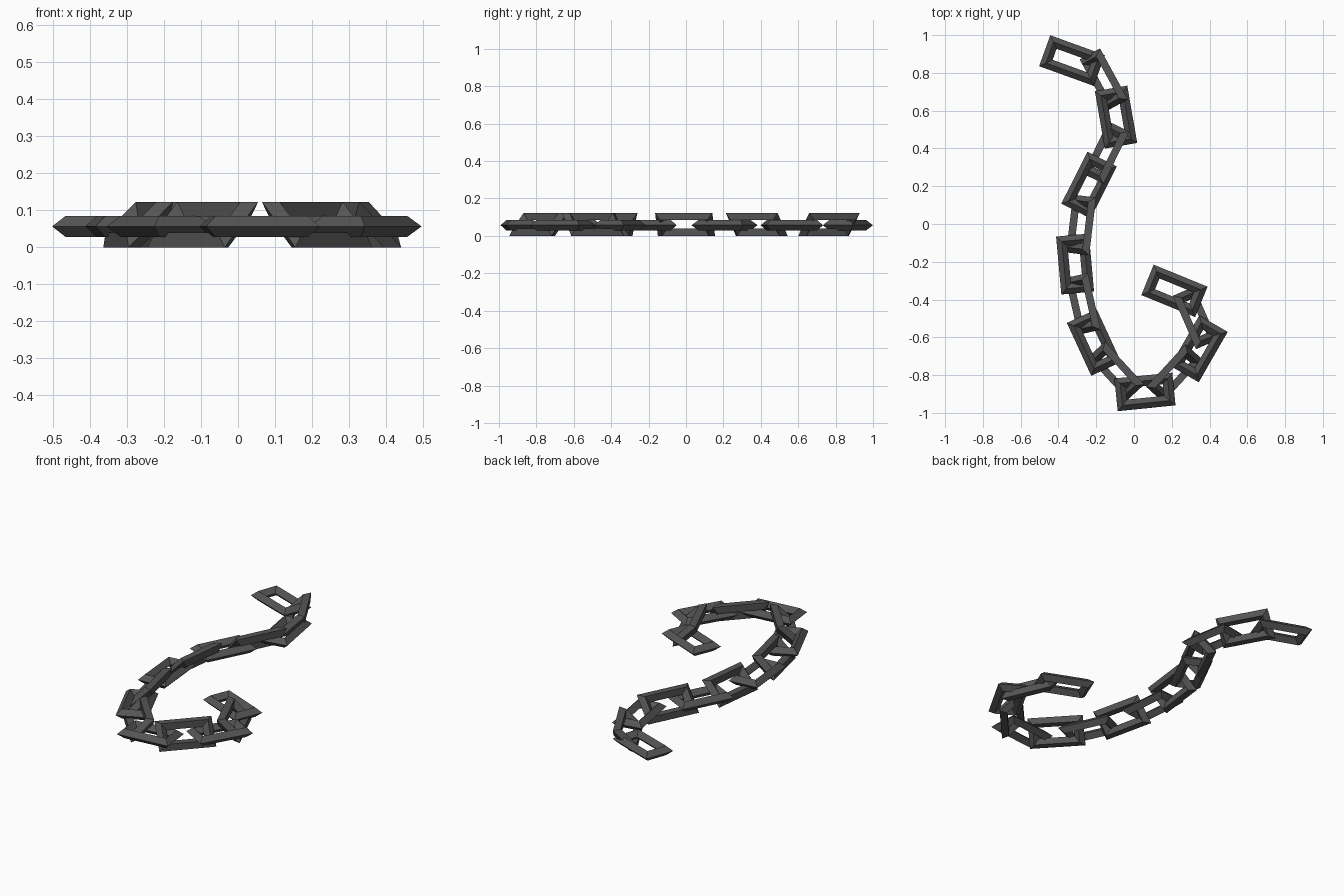
import bpy, bmesh, math
from mathutils import Matrix

if "Cube" in bpy.data.objects:
    bpy.data.objects.remove(bpy.data.objects["Cube"])

LENGTH, WIDTH, R = 0.308, 0.174, 0.028   # outer link size, bar half-thickness
Z_MID, TILT = 0.062, math.radians(45)

steel = bpy.data.materials.new("dark_steel")
steel.diffuse_color = (0.09, 0.09, 0.09, 1)
steel.use_nodes = True
steel.node_tree.nodes["Principled BSDF"].inputs["Base Color"].default_value = steel.diffuse_color


def link_mesh():
    """Rectangular link: mitred bars with a diamond cross-section."""
    bm = bmesh.new()
    rings = []
    for sx, sy in ((1, 1), (-1, 1), (-1, -1), (1, -1)):
        ring = []
        for inset, z in ((0, 0), (R, R), (2 * R, 0), (R, -R)):
            ring.append(bm.verts.new((sx * (LENGTH / 2 - inset),
                                      sy * (WIDTH / 2 - inset), z)))
        rings.append(ring)
    for i in range(4):
        a, b = rings[i], rings[(i + 1) % 4]
        for j in range(4):
            k = (j + 1) % 4
            bm.faces.new((a[j], b[j], b[k], a[k]))
    bmesh.ops.recalc_face_normals(bm, faces=bm.faces)
    me = bpy.data.meshes.new("chain_link")
    bm.to_mesh(me)
    bm.free()
    me.materials.append(steel)
    return me


# Link centres and travel directions along the S curve: x, y, dx, dy
PATH = [
    (-0.328, 0.865, 0.94, -0.34),
    (-0.160, 0.765, 0.48, -0.88),
    (-0.095, 0.566, 0.17, -0.98),
    (-0.148, 0.378, -0.44, -0.90),
    (-0.238, 0.206, -0.45, -0.89),
    (-0.280, -0.005, -0.12, -0.99),
    (-0.312, -0.212, 0.09, -0.99),
    (-0.270, -0.423, 0.22, -0.97),
    (-0.212, -0.627, 0.42, -0.91),
    (-0.095, -0.778, 0.68, -0.74),
    (0.058, -0.889, 0.99, 0.10),
    (0.214, -0.790, 0.68, 0.74),
    (0.344, -0.661, 0.50, 0.87),
    (0.323, -0.497, -0.40, 0.92),
    (0.214, -0.354, -0.93, 0.38),
]

# Flat links alternate with links rolled about the chain direction
mesh = link_mesh()
for i, (x, y, dx, dy) in enumerate(PATH):
    tilted = i % 2 == 1
    ob = bpy.data.objects.new("tilted_link" if tilted else "flat_link", mesh)
    bpy.context.collection.objects.link(ob)
    ob.matrix_world = (Matrix.Translation((x, y, Z_MID if tilted else 0.057))
                       @ Matrix.Rotation(math.atan2(dy, dx), 4, 'Z')
                       @ Matrix.Rotation(TILT if tilted else 0, 4, 'X'))
